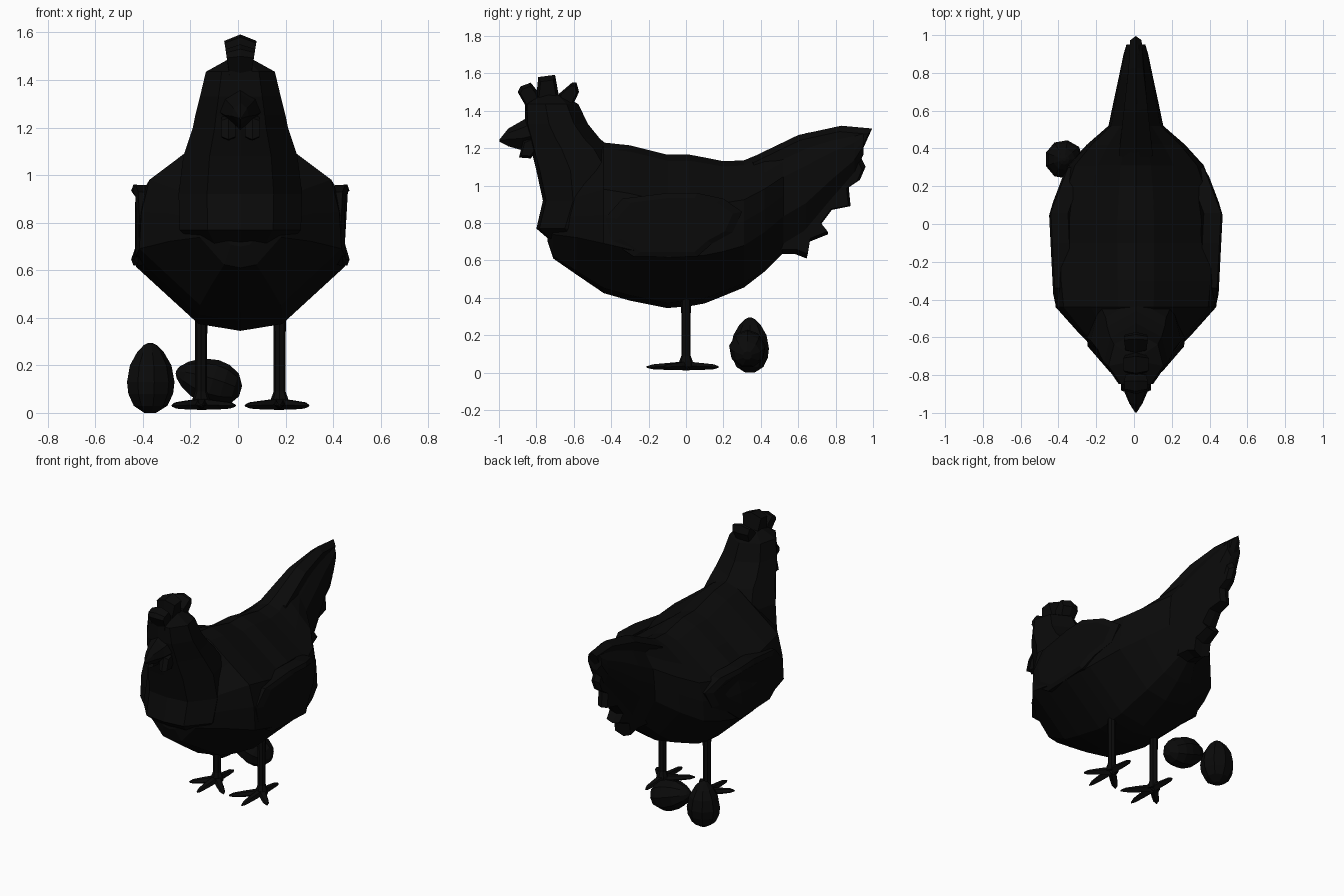
import bpy, bmesh, math
from mathutils import Vector

cube = bpy.data.objects.get("Cube")
if cube:
    bpy.data.objects.remove(cube, do_unlink=True)

CX = 0.01  # bird's centre line

black = bpy.data.materials.new("black")
black.use_nodes = True
COL = (0.003, 0.003, 0.003, 1)
black.diffuse_color = COL
black.node_tree.nodes["Principled BSDF"].inputs["Base Color"].default_value = COL


def loft(name, rings, x=CX):
    """Join equal-length rings of points into a closed, flat-faced skin."""
    bm = bmesh.new()
    vr = [[bm.verts.new(p) for p in r] for r in rings]
    n = len(vr[0])
    for a, b in zip(vr, vr[1:]):
        for i in range(n):
            j = (i + 1) % n
            bm.faces.new((a[i], a[j], b[j], b[i]))
    bm.faces.new(vr[0][::-1])
    bm.faces.new(vr[-1])
    bmesh.ops.remove_doubles(bm, verts=bm.verts, dist=0.0005)
    bmesh.ops.recalc_face_normals(bm, faces=bm.faces)
    me = bpy.data.meshes.new(name)
    bm.to_mesh(me)
    bm.free()
    me.materials.append(black)
    ob = bpy.data.objects.new(name, me)
    ob.location.x = x
    bpy.context.collection.objects.link(ob)
    return ob


def pillow(name, outline, half, shrink, x=CX):
    """Plate in the y-z plane: full outline in the middle, smaller outer faces."""
    cy = sum(p[0] for p in outline) / len(outline)
    cz = sum(p[1] for p in outline) / len(outline)

    def ring(side, k):
        pts = [(cy + (y - cy) * k, cz + (z - cz) * k) for y, z in outline]
        return [(side * half(y, z), y, z) for y, z in pts]
    return loft(name, [ring(-1, shrink), ring(0, 1), ring(1, shrink)], x)


def mirrored(half):
    """Full ring from half a ring of (x, ...) whose ends lie on x = 0."""
    return half + [(-p[0],) + tuple(p[1:]) for p in half[-2:0:-1]]


# Body: cross-sections along y (y, bottom, top, half width)
SECTION = [(0, 1), (.22, .96), (.56, .825), (.90, .69), (.98, .52), (1, .33), (.4, .035), (0, 0)]
BODY = [(-.74, .70, .92, .10), (-.71, .61, 1.0, .17), (-.58, .52, 1.13, .30),
        (-.44, .425, 1.23, .425), (-.30, .385, 1.215, .44), (-.1, .345, 1.165, .44),
        (.02, .355, 1.165, .44), (.10, .37, 1.15, .425), (.20, .41, 1.13, .40),
        (.31, .455, 1.135, .36), (.42, .54, 1.18, .26), (.52, .64, 1.23, .145),
        (.64, .72, 1.28, .12), (.78, .90, 1.305, .09), (.90, 1.05, 1.31, .065),
        (.95, 1.17, 1.305, .05)]
loft("body", [mirrored([(w * fx, y, zb + (zt - zb) * fz) for fx, fz in SECTION])
              for y, zb, zt, w in BODY])

# Head and neck hackle: cross-sections along z (z, front, back, half width)
NECK_SECTION = [(0, 0), (.54, .04), (1, .38), (.8, .78), (0, 1)]
NECK = [(1.485, -.78, -.66, .055), (1.435, -.86, -.575, .145), (1.33, -.86, -.525, .17),
        (1.25, -.84, -.46, .19), (1.20, -.83, -.40, .20), (1.08, -.80, -.32, .24),
        (.92, -.765, -.34, .26), (.77, -.80, -.40, .255), (.71, -.73, -.42, .20)]
loft("head_and_neck", [mirrored([(w * fx, a + (b - a) * fy, z) for fx, fy in NECK_SECTION])
                       for z, a, b, w in NECK])

# Beak
BEAK = [(-.82, 1.19, 1.38, .09), (-.88, 1.19, 1.345, .065), (-.95, 1.21, 1.305, .035),
        (-.998, 1.235, 1.245, .004)]
loft("beak", [mirrored([(0, y, t), (w * .8, y, t * .75 + b * .25), (w, y, t * .4 + b * .6), (0, y, b)])
              for y, b, t, w in BEAK])

# Comb prongs, wider towards the top
PRONGS = {
    "front": [(-.86, 1.38), (-.86, 1.43), (-.90, 1.50), (-.885, 1.53), (-.83, 1.55),
              (-.79, 1.50), (-.77, 1.40)],
    "middle": [(-.81, 1.38), (-.80, 1.48), (-.79, 1.58), (-.70, 1.592), (-.68, 1.48), (-.66, 1.38)],
    "back": [(-.70, 1.38), (-.68, 1.49), (-.61, 1.55), (-.585, 1.55), (-.572, 1.50), (-.61, 1.42)],
}
for key, pts in PRONGS.items():
    pillow("comb_" + key, pts, lambda y, z: .045 + .16 * max(0, z - 1.42), .75)

# Tail feathers: jagged fan
TAIL = [(.33, 1.14), (.60, 1.27), (.83, 1.32), (.995, 1.305), (.93, 1.16), (.96, 1.10),
        (.93, 1.03), (.87, .99), (.88, .89), (.78, .87), (.72, .79), (.76, .74), (.66, .70),
        (.645, .61), (.58, .635), (.50, .635), (.34, .60)]
pillow("tail_feathers", TAIL, lambda y, z: max(.03, .075 - .11 * (y - .5)), .92)

# Wings, wattles and legs on both sides
WING = [(-.43, .83), (-.34, .93), (-.1, .96), (.06, .96), (.20, .93), (.30, .86), (.25, .75),
        (.14, .69), (.06, .62), (-.28, .62), (-.40, .70)]


def wing_x(y):
    return .425 + .025 * min(1, (y + .43) / .49) if y < .06 else .45 - .38 * (y - .06)


def toe(name, angle, length, x):
    d = Vector((math.sin(angle), -math.cos(angle), 0))
    s = Vector((d.y, -d.x, 0))
    rings = []
    for t, w, low, high in ((-.02, .026, .012, .062), (length * .55, .022, .015, .05),
                            (length * .85, .017, .018, .044), (length, .004, .026, .034)):
        c = d * t
        mid, top = Vector((0, 0, (low + high) / 2)), Vector((0, 0, high))
        rings.append([c + s * w + mid, c + s * w * .6 + top, c - s * w * .6 + top,
                      c - s * w + mid, c + Vector((0, 0, low))])
    loft(name, rings, x)


def disc(r, z, n=8):
    return [(r * math.cos(math.tau * i / n), r * math.sin(math.tau * i / n), z) for i in range(n)]


for side, label in ((1, "left"), (-1, "right")):
    rings = []
    for k, dx in ((.97, -.09), (1, 0), (.85, .01)):
        ring = []
        for y, z in WING:
            y2, z2 = -.03 + (y + .03) * k, .79 + (z - .79) * k
            ring.append((side * (wing_x(y2) + dx), y2, z2))
        rings.append(ring)
    loft(label + "_wing", rings)

    pillow(label + "_wattle", [(-.82, 1.26), (-.87, 1.24), (-.893, 1.15), (-.83, 1.145), (-.79, 1.2)],
           lambda y, z: .03, .75, CX + side * .05)

    lx = CX + side * .165
    loft(label + "_leg", [disc(.04, .03), disc(.036, .06), disc(.025, .09), disc(.025, .3),
                          disc(.028, .45)], lx)
    # front, outer, inner and rear toes
    for key, deg, length in (("front", 0, .21), ("outer", 46, .17), ("inner", -46, .2),
                             ("rear", 180, .175)):
        toe(f"{label}_{key}_toe", side * math.radians(deg), length, lx)

# Eggs
EGG = [(0, .025), (.03, .073), (.08, .097), (.13, .103), (.2, .09), (.255, .058), (.285, .028),
       (.295, .008)]


def egg(name, loc, tilt, k=1):
    ob = loft(name, [disc(r * k, (z - .14) * k, 9) for z, r in EGG], 0)
    ob.location = loc
    ob.rotation_euler.y = math.radians(tilt)


egg("standing_egg", (-.37, .342, .14), 0)
egg("lying_egg", (-.118, .328, .13), -73, .96)
